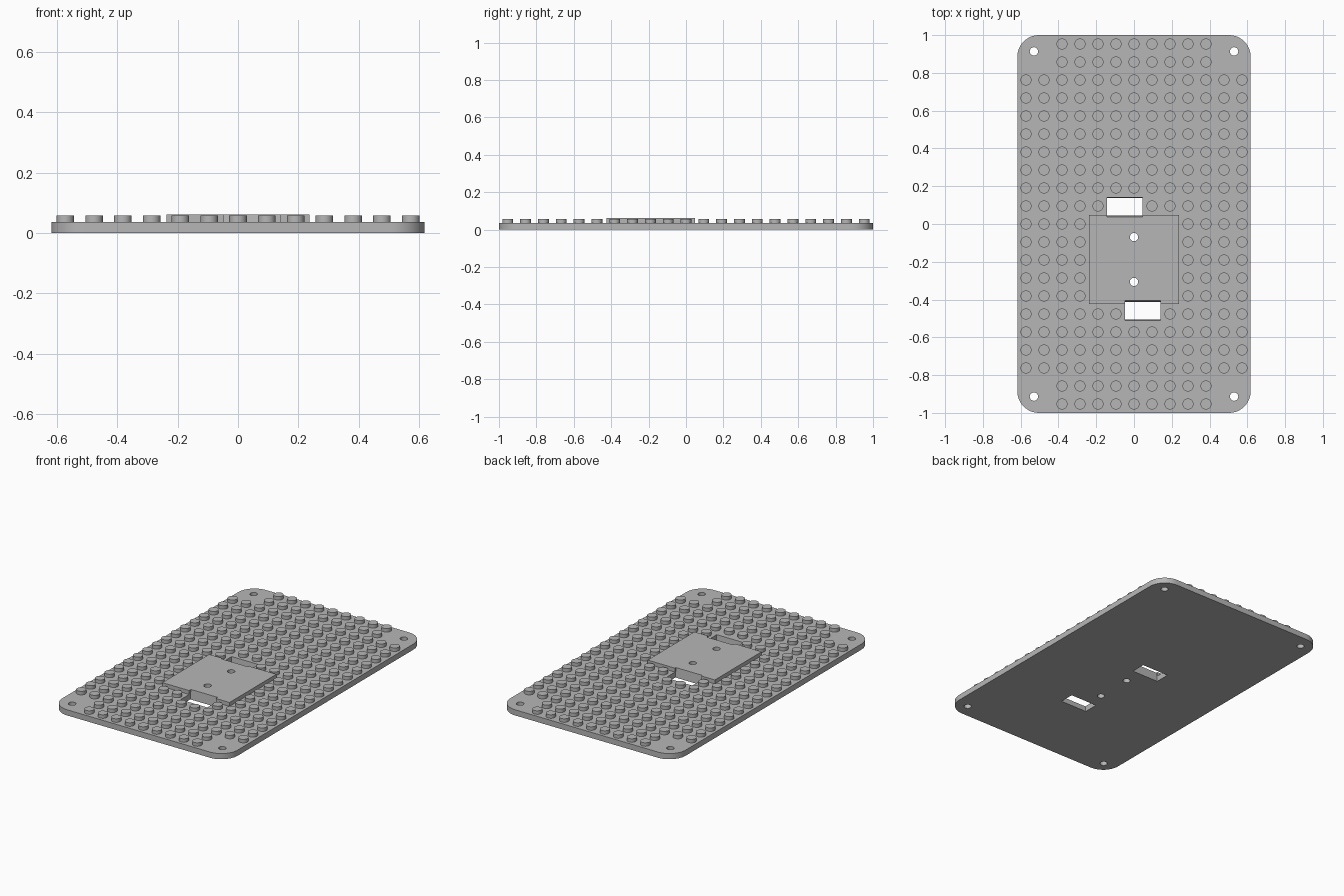
import bpy
import bmesh
from math import cos, sin, pi, radians
from mathutils import Matrix

if "Cube" in bpy.data.objects:
    bpy.data.objects.remove(bpy.data.objects["Cube"], do_unlink=True)

PITCH = 0.0953
HALF_X, HALF_Y, CORNER = 0.618, 1.0, 0.115
PLATE_TOP, STUD_TOP, PAD_TOP = 0.036, 0.058, 0.061
PAD_Y = -0.188
SLOTS = [(-0.05, 0.091), (0.046, -0.459)]

grey = bpy.data.materials.new("light grey plastic")
grey.use_nodes = True
grey.diffuse_color = (0.47, 0.47, 0.47, 1)
grey.node_tree.nodes["Principled BSDF"].inputs["Base Color"].default_value = grey.diffuse_color


def make_object(name, bm):
    bmesh.ops.recalc_face_normals(bm, faces=bm.faces)
    mesh = bpy.data.meshes.new(name)
    bm.to_mesh(mesh)
    bm.free()
    mesh.materials.append(grey)
    obj = bpy.data.objects.new(name, mesh)
    bpy.context.collection.objects.link(obj)
    return obj


def add_cylinder(bm, x, y, radius, bottom, top, sides=32):
    bmesh.ops.create_cone(bm, cap_ends=True, segments=sides, radius1=radius, radius2=radius,
                          depth=top - bottom,
                          matrix=Matrix.Translation((x, y, (bottom + top) / 2)))


def add_box(bm, x, y, half_x, half_y, bottom, top):
    size = Matrix.Diagonal((half_x * 2, half_y * 2, top - bottom, 1))
    return bmesh.ops.create_cube(
        bm, size=1, matrix=Matrix.Translation((x, y, (bottom + top) / 2)) @ size)["verts"]


def smooth(obj):
    bpy.ops.object.select_all(action="DESELECT")
    obj.select_set(True)
    bpy.context.view_layer.objects.active = obj
    bpy.ops.object.shade_smooth_by_angle(angle=radians(30))


# Base plate: rounded rectangle pulled upwards
bm = bmesh.new()
outline = []
for quarter, (sx, sy) in enumerate([(1, 1), (-1, 1), (-1, -1), (1, -1)]):
    for step in range(13):
        a = (quarter + step / 12) * pi / 2
        outline.append(bm.verts.new((sx * (HALF_X - CORNER) + CORNER * cos(a),
                                     sy * (HALF_Y - CORNER) + CORNER * sin(a), 0)))
base = bm.faces.new(outline)
pulled = bmesh.ops.extrude_face_region(bm, geom=[base], use_keep_orig=True)["geom"]
bmesh.ops.translate(bm, vec=(0, 0, PLATE_TOP),
                    verts=[v for v in pulled if isinstance(v, bmesh.types.BMVert)])
plate = make_object("base_plate", bm)

# Raised mounting pad
bm = bmesh.new()
add_box(bm, 0, PAD_Y, 0.237, 0.236, PLATE_TOP, PAD_TOP)
pad = make_object("mounting_pad", bm)

# Cutter for the screw holes and the two slightly flared slots
bm = bmesh.new()
for x in (-0.53, 0.53):
    for y in (-0.914, 0.914):
        add_cylinder(bm, x, y, 0.022, -0.1, 0.2)
for y in (-0.069, -0.307):
    add_cylinder(bm, 0, y, 0.022, -0.1, 0.2)
for x, y in SLOTS:
    for v in add_box(bm, x, y, 0.094, 0.045, -0.02, 0.08):
        if v.co.z > 0:
            v.co.y += 0.01 if v.co.y > y else -0.01
cutter = make_object("hole_cutter", bm)
cutter.hide_render = True

for obj in (plate, pad):
    cut = obj.modifiers.new("holes", "BOOLEAN")
    cut.operation = "DIFFERENCE"
    cut.solver = "EXACT"
    cut.object = cutter
    bpy.context.view_layer.objects.active = obj
    bpy.ops.object.modifier_apply(modifier=cut.name)
    smooth(obj)
bpy.data.objects.remove(cutter, do_unlink=True)


# Grid of studs, leaving the corners, pad and slots free
def is_free(col, row):
    x, y = col * PITCH, row * PITCH
    corner = abs(col) > 4 and abs(row) > 8
    under_pad = abs(col) <= 2 and -4 <= row <= 0
    in_slot = any(abs(x - sx) < 0.1 and abs(y - sy) < 0.05 for sx, sy in SLOTS)
    return not (corner or under_pad or in_slot)


bm = bmesh.new()
for col in range(-6, 7):
    for row in range(-10, 11):
        if is_free(col, row):
            add_cylinder(bm, col * PITCH, row * PITCH, 0.029, PLATE_TOP - 0.002, STUD_TOP)
smooth(make_object("studs", bm))
